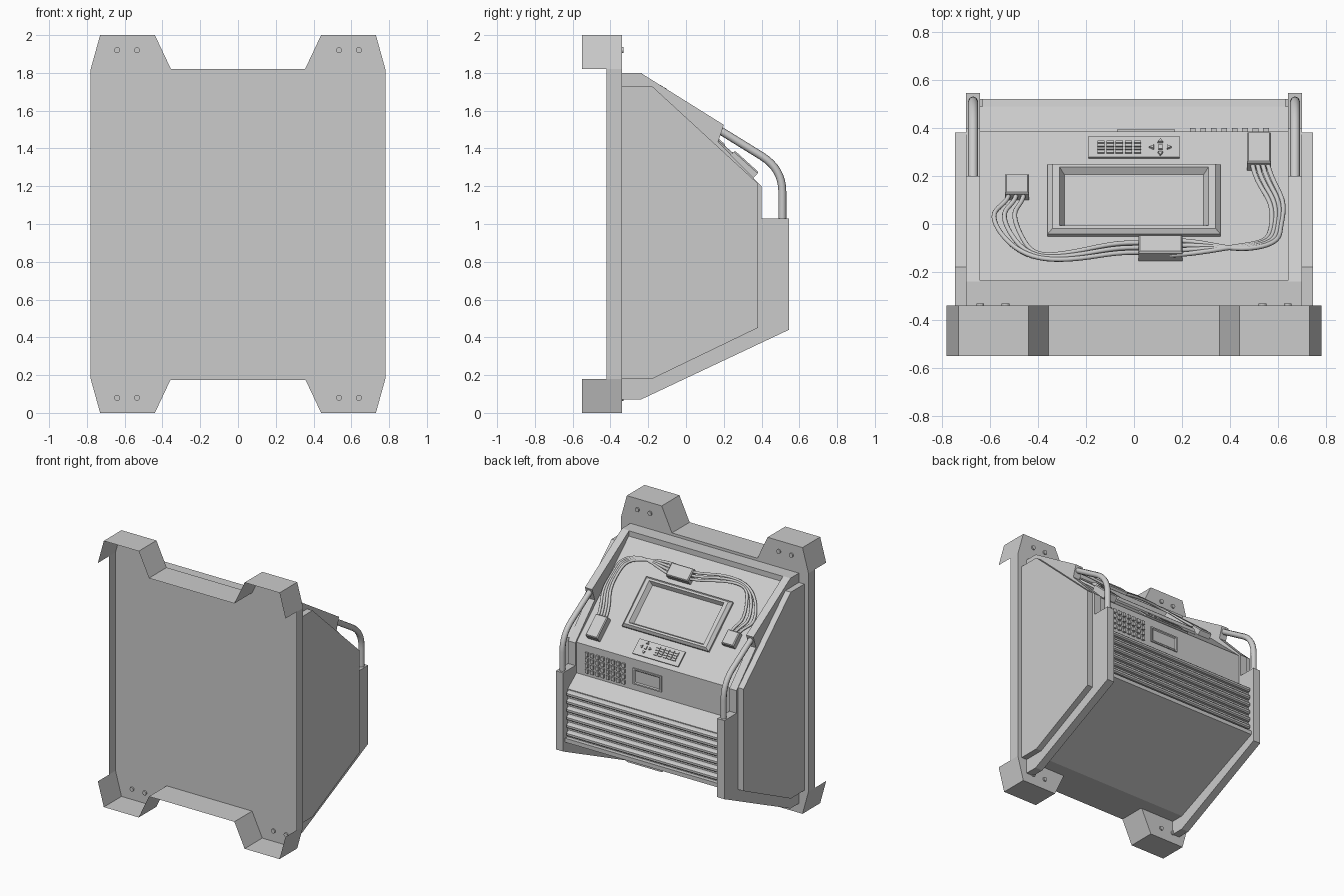
import bpy, bmesh, math
from mathutils import Matrix, Vector

if "Cube" in bpy.data.objects:
    bpy.data.objects.remove(bpy.data.objects["Cube"])

Y0, Z0, Y1, Z1 = -0.235, 1.76, 0.385, 1.20      # sloped console line
TH = math.atan2(Z0 - Z1, Y1 - Y0)


def finish(name, bm):
    bmesh.ops.recalc_face_normals(bm, faces=bm.faces)
    me = bpy.data.meshes.new(name)
    bm.to_mesh(me)
    bm.free()
    ob = bpy.data.objects.new(name, me)
    bpy.context.collection.objects.link(ob)
    return ob


def prism(name, pts, x0, x1):
    """Side profile of (y, z) points extruded along x."""
    bm = bmesh.new()
    a = [bm.verts.new((x0, y, z)) for y, z in pts]
    b = [bm.verts.new((x1, y, z)) for y, z in pts]
    bm.faces.new(a)
    bm.faces.new(b)
    for i in range(len(a)):
        j = (i + 1) % len(a)
        bm.faces.new((a[i], a[j], b[j], b[i]))
    return finish(name, bm)


def on_console(x, y, h=0.0):
    z = Z0 + (y - Y0) * (Z1 - Z0) / (Y1 - Y0)
    return Vector((x, y + h * math.sin(TH), z + h * math.cos(TH)))


def console_matrix(x, y):
    return Matrix.Translation(on_console(x, y)) @ Matrix.Rotation(-TH, 4, 'X')


def wall_matrix(x, z):
    return Matrix.Translation((x, Y1, z)) @ Matrix.Rotation(-math.pi / 2, 4, 'X')


def add_stack(bm, loops, m):
    """Stacked rectangles (half width, half length, height), capped at the end."""
    rings = [[bm.verts.new(m @ Vector((sx * a, sy * b, h)))
              for sx, sy in ((-1, -1), (1, -1), (1, 1), (-1, 1))] for a, b, h in loops]
    for r, q in zip(rings, rings[1:]):
        for i in range(4):
            bm.faces.new((r[i], r[(i + 1) % 4], q[(i + 1) % 4], q[i]))
    bm.faces.new(rings[-1])


def stack(name, loops, m):
    bm = bmesh.new()
    add_stack(bm, loops, m)
    return finish(name, bm)


def tube(name, pts, r, kind='POLY'):
    cu = bpy.data.curves.new(name, 'CURVE')
    cu.dimensions = '3D'
    cu.bevel_depth = r
    cu.bevel_resolution = 2
    cu.use_fill_caps = True
    sp = cu.splines.new(kind)
    sp.points.add(len(pts) - 1)
    for p, c in zip(sp.points, pts):
        p.co = (*c, 1)
    if kind == 'NURBS':
        sp.order_u = 4
        sp.use_endpoint_u = True
        sp.resolution_u = 5
    ob = bpy.data.objects.new(name, cu)
    bpy.context.collection.objects.link(ob)
    return ob


# folded sheet mounting plate with four tabs
half = [(0.355, 0.18), (0.44, 0), (0.73, 0), (0.78, 0.18)]
right = half + [(x, 2 - z) for x, z in reversed(half)]
outline = right + [(-x, z) for x, z in reversed(right)]
bm = bmesh.new()
back = [bm.verts.new((x, -0.34, z)) for x, z in outline]
bm.faces.new(back)
for i, (x, z) in enumerate(outline):
    j = (i + 1) % len(outline)
    d = -0.42 if x == outline[j][0] else -0.55
    bm.faces.new((back[i], back[j], bm.verts.new((outline[j][0], d, outline[j][1])),
                  bm.verts.new((x, d, z))))
finish("mounting_plate", bm)

# bolts through the tabs
bm = bmesh.new()
for x in (-0.64, -0.535, 0.535, 0.64):
    for z in (0.08, 1.92):
        bmesh.ops.create_cone(bm, cap_ends=True, segments=12, radius1=0.016, radius2=0.016,
                              depth=0.02, matrix=Matrix.Translation((x, -0.34, z))
                              @ Matrix.Rotation(math.pi / 2, 4, 'X'))
finish("tab_bolts", bm)

# main body with header, sloped console and underside
prism("body", [(-0.34, 1.80), (-0.235, 1.80), (Y0, Z0), (Y1, Z1), (Y1, 0.97), (0.49, 0.89),
               (0.49, 0.53), (0.52, 0.53), (0.52, 0.50), (-0.24, 0.175), (-0.34, 0.175)],
      -0.64, 0.64)

# louvre slats
for i in range(6):
    z = 0.885 - i * 0.06
    prism("louvre_slat", [(0.485, z), (0.51, z - 0.005), (0.52, z - 0.015), (0.52, z - 0.03),
                          (0.51, z - 0.038), (0.485, z - 0.038)], -0.63, 0.63)

# side frames, raised side panels and bent handles
frame = [(-0.34, 1.80), (-0.24, 1.80), (0.20, 1.525), (0.17, 1.435), (0.40, 1.20), (0.40, 1.03),
         (0.545, 1.03), (0.545, 0.44), (-0.24, 0.07), (-0.34, 0.07)]
panel = [(-0.34, 1.73), (-0.18, 1.73), (0.38, 1.215), (0.38, 0.45), (-0.18, 0.18), (-0.34, 0.18)]
a, c, b = Vector((0.40, 1.36)), Vector((0.51, 1.292)), Vector((0.51, 1.17))
bend = [a * (1 - t) ** 2 + c * 2 * t * (1 - t) + b * t * t for t in [i / 8 for i in range(9)]]
path = [Vector((0.17, 1.502))] + bend + [Vector((0.51, 1.02))]
for s in (-1, 1):
    prism("side_frame", frame, s * 0.64, s * 0.70)
    prism("side_panel", panel, s * 0.70, s * 0.745)
    tube("side_handle", [(s * 0.67, p.x, p.y) for p in path], 0.021)

# screen bezel with recessed screen
stack("screen_bezel", [(0.36, 0.195, -0.01), (0.36, 0.195, 0.015), (0.34, 0.18, 0.035),
                       (0.31, 0.165, 0.035), (0.29, 0.15, 0.003)], console_matrix(0, 0.092))

# keypad plate, keys and arrow cluster
stack("keypad_plate", [(0.19, 0.058, -0.01), (0.19, 0.058, 0.01)], console_matrix(0, 0.316))
bm = bmesh.new()
for i in range(5):
    for j in range(4):
        add_stack(bm, [(0.015, 0.0065, 0.008), (0.015, 0.0065, 0.018)],
                  console_matrix(-0.137 + i * 0.038, 0.291 + j * 0.0135))
finish("keypad_keys", bm)
bm = bmesh.new()
m = console_matrix(0.11, 0.311)
for k in range(4):
    bmesh.ops.create_cone(bm, cap_ends=True, segments=3, radius1=0.014, radius2=0.012, depth=0.012,
                          matrix=m @ Matrix.Rotation(k * math.pi / 2, 4, 'Z')
                          @ Matrix.Translation((0, 0.034, 0.013)))
add_stack(bm, [(0.008, 0.012, 0.008), (0.008, 0.012, 0.018)], m)
finish("arrow_keys", bm)

# button grid and small display on the front wall
bm = bmesh.new()
for i in range(8):
    for j in range(4):
        add_stack(bm, [(0.012, 0.014, -0.005), (0.012, 0.014, 0.014)],
                  wall_matrix(0.245 + i * 0.0435, 1.135 - j * 0.042))
finish("button_grid", bm)
stack("small_display", [(0.12, 0.06, -0.005), (0.12, 0.06, 0.008), (0.108, 0.05, 0.008),
                        (0.10, 0.043, 0.001)], wall_matrix(0.05, 1.075))

# cable connectors
for x, y, hx, hl, h in ((-0.487, 0.14, 0.05, 0.055, 0.045), (0.52, 0.285, 0.05, 0.085, 0.055),
                        (0.11, -0.117, 0.092, 0.05, 0.055)):
    stack("cable_connector", [(hx, hl, -0.005), (hx, hl, h - 0.008), (hx - 0.006, hl - 0.006, h)],
          console_matrix(x, y))

# cable runs between the connectors
for i in range(3):
    o = (i - 1) * 0.02
    left = [(-0.487 + 1.5 * o, 0.13, 0.025), (-0.487 + 1.5 * o, 0.07, 0.025),
            (-0.57 + 2.4 * o, 0.05, 0.025), (-0.50 + 2 * o, -0.09, 0.02),
            (-0.40, -0.17 + 0.3 * o, 0.025), (-0.17, -0.15 + o, 0.045),
            (-0.05, -0.12 + o, 0.04), (0.06, -0.12 + o, 0.03)]
    tube("left_cable", [on_console(*p) for p in left], 0.010, 'NURBS')
for i in range(4):
    o = (i - 1.5) * 0.02
    run = [(0.15, -0.12 + o, 0.03), (0.25, -0.125 + o, 0.045), (0.42, -0.14 - 0.5 * o, 0.05),
           (0.58 + o, -0.10, 0.03), (0.59 + 0.5 * o, -0.03, 0.02), (0.61 + o, 0.09, 0.02),
           (0.53 + 1.2 * o, 0.17, 0.03), (0.52 + o, 0.26, 0.03)]
    tube("right_cable", [on_console(*p) for p in run], 0.010, 'NURBS')
